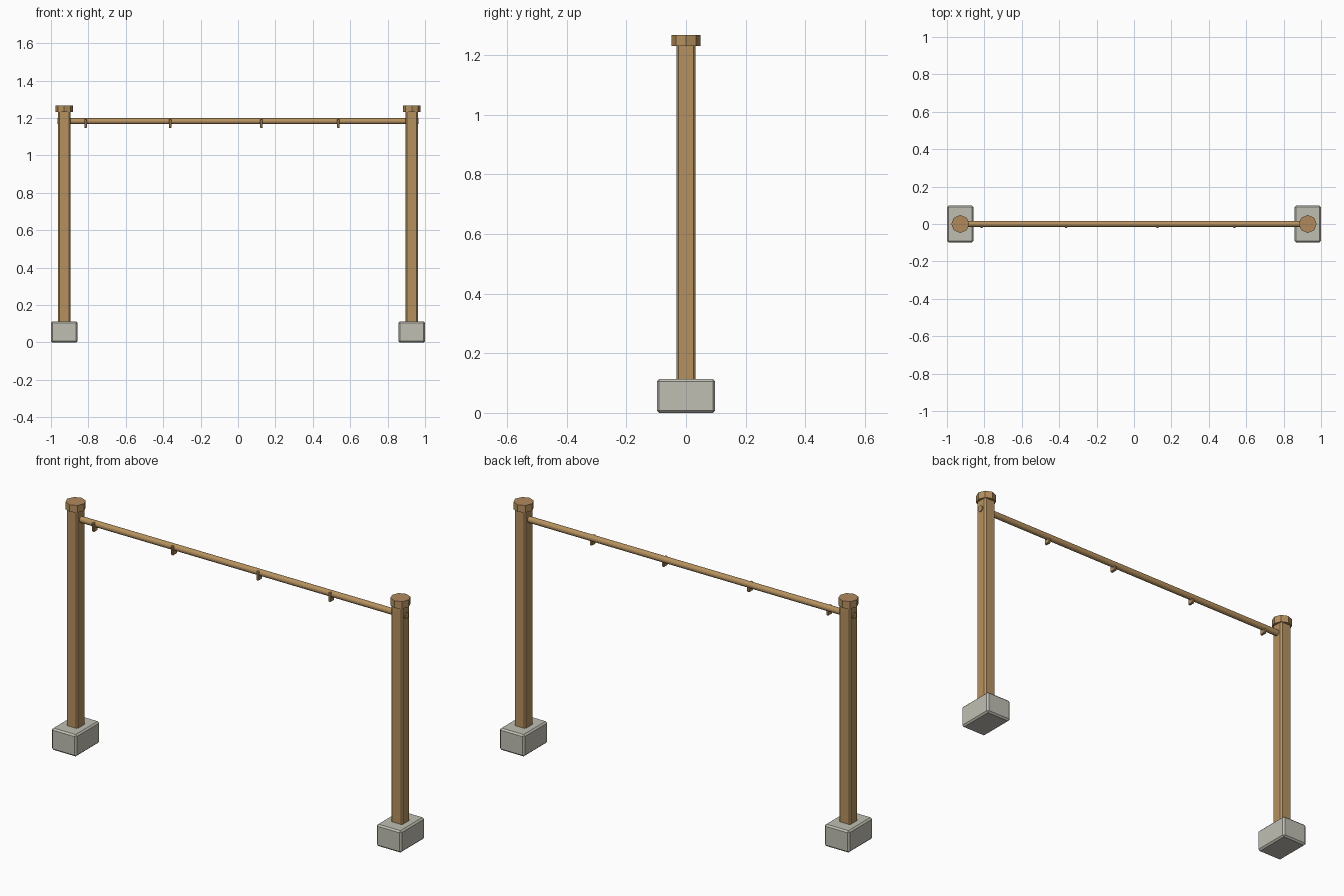
import bpy, math

if "Cube" in bpy.data.objects:
    bpy.data.objects.remove(bpy.data.objects["Cube"])


def material(name, rgb):
    m = bpy.data.materials.new(name)
    m.diffuse_color = (*rgb, 1.0)
    m.use_nodes = True
    m.node_tree.nodes["Principled BSDF"].inputs["Base Color"].default_value = m.diffuse_color
    return m


WOOD = material("wood", (0.47, 0.285, 0.115))
END_GRAIN = material("end grain", (0.44, 0.255, 0.11))
STONE = material("stone", (0.53, 0.52, 0.45))


def box(name, centre, size, mat, bevel):
    bpy.ops.mesh.primitive_cube_add(size=1, location=centre)
    ob = bpy.context.object
    ob.name = name
    ob.scale = size
    bpy.ops.object.transform_apply(location=False, rotation=False, scale=True)
    ob.data.materials.append(mat)
    mod = ob.modifiers.new("chamfer", 'BEVEL')
    mod.width = bevel
    mod.segments = 1
    return ob


def cylinder(name, centre, radius, depth, sides, mat, rotation=(0, 0, 0)):
    bpy.ops.mesh.primitive_cylinder_add(vertices=sides, radius=radius, depth=depth,
                                        location=centre, rotation=rotation)
    ob = bpy.context.object
    ob.name = name
    ob.data.materials.append(mat)
    return ob


POST_X = 0.929
RAIL_Z = 1.183

for side, sx in (("left", -1), ("right", 1)):
    x = sx * POST_X
    # stone footing
    box(f"{side}_footing", (x, 0, 0.0565), (0.142, 0.196, 0.113), STONE, 0.008)
    # chamfered square post
    box(f"{side}_post", (x, 0, 0.67), (0.065, 0.065, 1.14), WOOD, 0.007)
    # octagonal post cap with end grain on top
    cap = cylinder(f"{side}_cap", (x, 0, 1.2495), 0.048, 0.037, 8, WOOD)
    cap.data.materials.append(END_GRAIN)
    for face in cap.data.polygons:
        if face.normal.z > 0.9:
            face.material_index = 1

# round rail passing through both posts
cylinder("rail", (0, 0, RAIL_Z), 0.016, 1.932, 16, WOOD, (0, math.pi / 2, 0))
bpy.ops.object.shade_smooth_by_angle(angle=math.radians(40))

# small hanging pegs on the front of the rail
for i, x in enumerate((-0.815, -0.363, 0.125, 0.537)):
    box(f"peg_{i + 1}", (x, -0.005, 1.171), (0.014, 0.032, 0.048), WOOD, 0.003)
